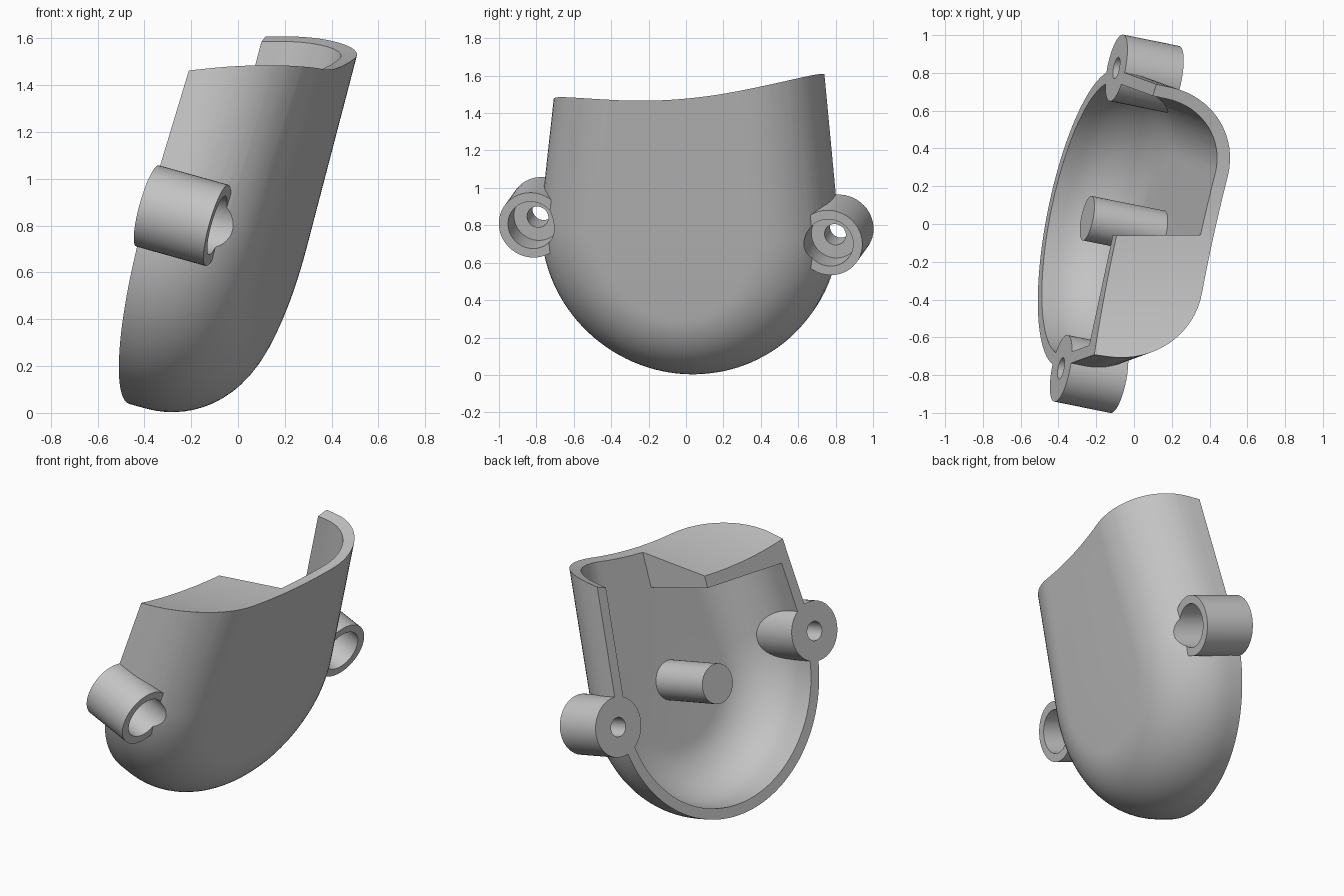
import bpy, bmesh
from math import sin, cos, tan, pi
from mathutils import Matrix, Vector

cube = bpy.data.objects.get("Cube")
if cube:
    bpy.data.objects.remove(cube)

# Part frame: U across, V up the part, D depth behind the open parting face
D = Vector((0.945, -0.19, -0.265)).normalized()
U = Vector((0.185, 0.981, -0.059))
U = (U - D * U.dot(D)).normalized()
V = D.cross(U)
FRAME = Matrix.Translation((-0.24, 0.031, 0.8375)) @ Matrix((U, V, D)).transposed().to_4x4()

grey = bpy.data.materials.new("plain grey")
grey.use_nodes = True
GREY = (0.55, 0.55, 0.55, 1)
grey.diffuse_color = GREY
grey.node_tree.nodes["Principled BSDF"].inputs["Base Color"].default_value = GREY


def loft(name, loops, frame=FRAME):
    """Closed solid through equal-length rings of points."""
    bm = bmesh.new()
    rings = [[bm.verts.new(frame @ Vector(p)) for p in ring] for ring in loops]
    n = len(rings[0])
    for a, b in zip(rings, rings[1:]):
        for i in range(n):
            j = (i + 1) % n
            bm.faces.new((a[i], a[j], b[j], b[i]))
    bm.faces.new(rings[0][::-1])
    bm.faces.new(rings[-1])
    bm.normal_update()
    mesh = bpy.data.meshes.new(name)
    bm.to_mesh(mesh)
    bm.free()
    mesh.materials.append(grey)
    obj = bpy.data.objects.new(name, mesh)
    bpy.context.collection.objects.link(obj)
    return obj


def combine(target, tool, operation):
    """Apply a boolean and discard the tool."""
    bpy.context.view_layer.objects.active = target
    mod = target.modifiers.new("combine", "BOOLEAN")
    mod.operation, mod.solver, mod.object = operation, "EXACT", tool
    bpy.ops.object.modifier_apply(modifier=mod.name)
    bpy.data.objects.remove(tool)


def outline(inset, depth, top=1.2, radius=0.8, taper=0.1, steps=64):
    """U outline: round bottom with walls leaning in towards the top."""
    r = radius - inset
    pts = []
    for i in range(steps + 1):
        a = -pi - taper + (pi + 2 * taper) * i / steps
        pts.append((r * cos(a), r * sin(a) - 0.03, depth))
    x, y, _ = pts[-1]
    xt = x - (top - y) * tan(taper)
    return [(-xt, top, depth)] + pts + [(xt, top, depth)]


def bowl(name, inset, start, fillet, base=0.075, steps=16):
    loops = [outline(inset, start)]
    for i in range(steps + 1):
        a = pi / 2 * i / steps
        loops.append(outline(inset + fillet * (1 - cos(a)), base + fillet * sin(a)))
    return loft(name, loops)


def cylinder(name, u, v, radius, t0, t1, steps=48):
    return loft(name, [[(u + radius * cos(2 * pi * i / steps),
                         v + radius * sin(2 * pi * i / steps), t)
                        for i in range(steps)] for t in (t0, t1)])


# Hollow rounded shell; half of its top stays closed by a roof
shell = bowl("shell", 0, 0, 0.4)
cavity = bowl("cavity", 0.065, -0.2, 0.335)


def roof_ring(t):
    edge = -0.097 + 0.194 * t
    return [(-1.2, 0.546 - 0.109 * 1.2, t), (edge, 0.546 + 0.109 * edge, t),
            (edge, 1.5, t), (-1.2, 1.5, t)]


combine(cavity, loft("roof_block", [roof_ring(-0.4), roof_ring(0.8)]), "DIFFERENCE")
combine(shell, cavity, "DIFFERENCE")


# Trim the top with a shallow curved surface
def trim_ring(y):
    z = 1.435 + 0.185 * (y + 0.2) ** 2
    return [(-1, y, z - 0.08), (1, y, z + 0.08), (1, y, 3), (-1, y, 3)]


trim = loft("top_trim", [trim_ring(1.2 - 0.05 * i) for i in range(49)], Matrix())
combine(shell, trim, "DIFFERENCE")

# Screw bosses with a stepped hole on both sides
for side in (-1, 1):
    u = side * 0.81
    combine(shell, cylinder("screw_boss", u, 0, 0.18, 0, 0.315), "UNION")
    combine(shell, cylinder("counterbore", u, 0, 0.13, 0.15, 0.7), "DIFFERENCE")
    combine(shell, cylinder("screw_hole", u, 0, 0.058, -0.1, 0.3), "DIFFERENCE")

# Central pin standing on the inner floor
pin = cylinder("locating_pin", 0, -0.03, 0.12, 0, 0.43)

# Smooth the curved walls, keep the rims sharp
for obj in (shell, pin):
    bpy.ops.object.select_all(action="DESELECT")
    obj.select_set(True)
    bpy.context.view_layer.objects.active = obj
    bpy.ops.object.shade_smooth_by_angle(angle=0.5)
